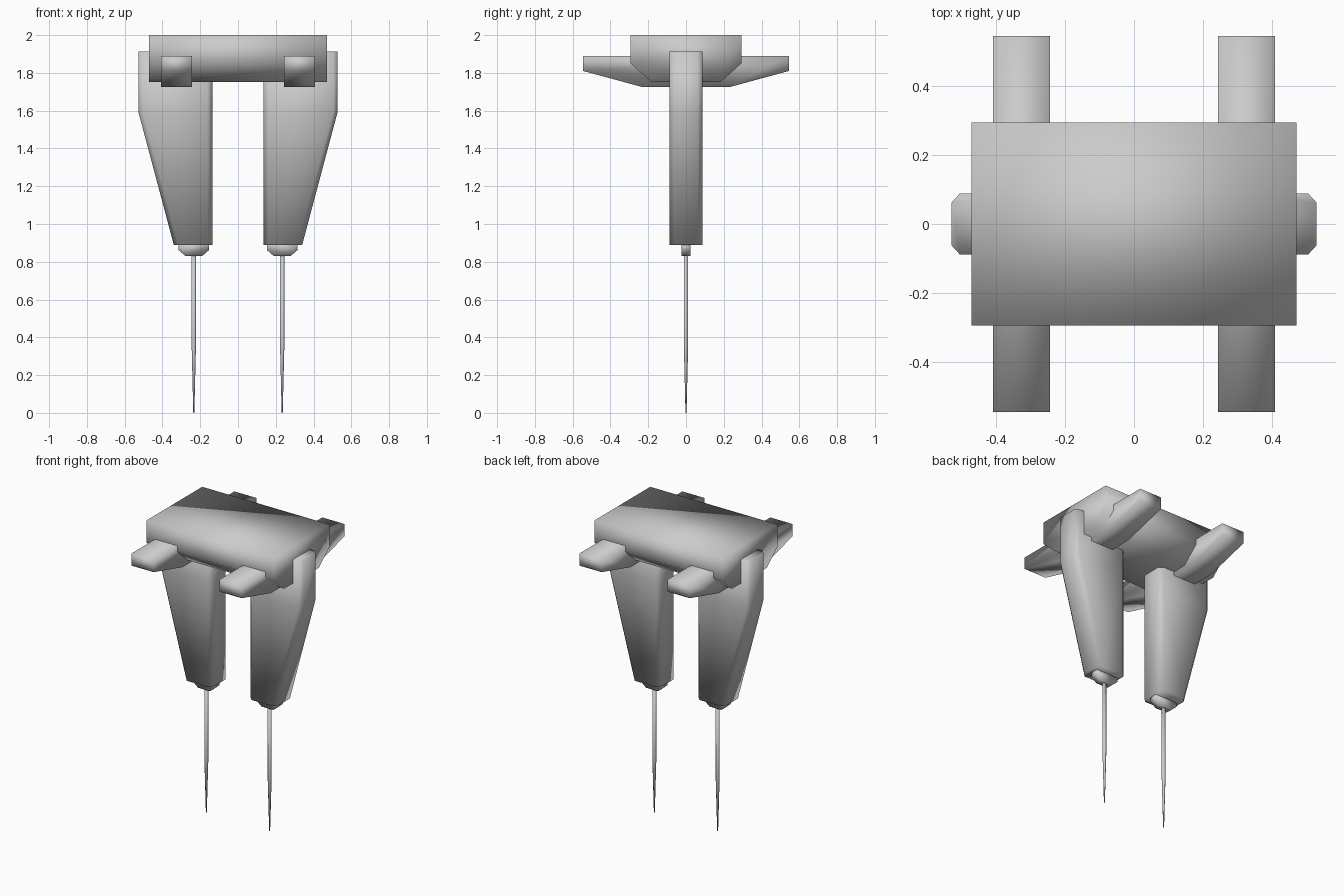
import bpy, bmesh, math

if "Cube" in bpy.data.objects:
    bpy.data.objects.remove(bpy.data.objects["Cube"])


def loft(name, rings):
    """Skin a list of equal-length rings of points and cap both ends."""
    bm = bmesh.new()
    loops = [[bm.verts.new(p) for p in ring] for ring in rings]
    n = len(loops[0])
    for a, b in zip(loops, loops[1:]):
        for i in range(n):
            j = (i + 1) % n
            bm.faces.new((a[i], a[j], b[j], b[i]))
    bm.faces.new(loops[0])
    bm.faces.new(loops[-1])
    bmesh.ops.recalc_face_normals(bm, faces=bm.faces[:])
    for f in bm.faces:
        f.smooth = True
    mesh = bpy.data.meshes.new(name)
    bm.to_mesh(mesh)
    bm.free()
    obj = bpy.data.objects.new(name, mesh)
    bpy.context.collection.objects.link(obj)
    return obj


def along_x(profile, x0, x1):
    return [[(x, y, z) for y, z in profile] for x in (x0, x1)]


def leg_section(s, x0, x1, z, d=0.088, c=0.026, cx=0.024):
    """Rectangle with chamfered corners, at height z."""
    pts = [(x0 + cx, -d), (x1 - cx, -d), (x1, -d + c), (x1, d - c),
           (x1 - cx, d), (x0 + cx, d), (x0, d - c), (x0, -d + c)]
    return [(s * x, y, z) for x, y in pts]


def circle(x, r, z, n=8):
    return [(x + r * math.cos(2 * math.pi * (i + 0.5) / n),
             r * math.sin(2 * math.pi * (i + 0.5) / n), z) for i in range(n)]


# Main body: box with chamfered lower edges
body = [(-0.293, 2.0), (-0.293, 1.85), (-0.185, 1.753),
        (0.185, 1.753), (0.293, 1.85), (0.293, 2.0)]
loft("body", along_x(body, -0.47, 0.47))

bar = [(-0.544, 1.89), (-0.544, 1.81), (-0.235, 1.726),
       (0.235, 1.726), (0.544, 1.81), (0.544, 1.89)]
collar = [(0.153, 0.90), (0.153, 0.862), (0.19, 0.83),
          (0.278, 0.83), (0.315, 0.862), (0.315, 0.90)]

for side, s in (("left", -1), ("right", 1)):
    # Cross bar poking out front and back
    loft(side + "_cross_bar", along_x(bar, s * 0.243, s * 0.408))
    # Tapered leg
    loft(side + "_leg", [leg_section(s, 0.136, 0.34, 0.89),
                         leg_section(s, 0.136, 0.528, 1.595),
                         leg_section(s, 0.136, 0.528, 1.912)])
    # Thin collar under the leg
    loft(side + "_collar", [[(s * x, y, z) for x, z in collar] for y in (-0.025, 0.025)])
    # Needle
    cx = s * 0.234
    loft(side + "_needle", [circle(cx, 0.0125, 0.86), circle(cx, 0.0125, 0.36),
                            circle(cx, 0.003, 0.0)])
